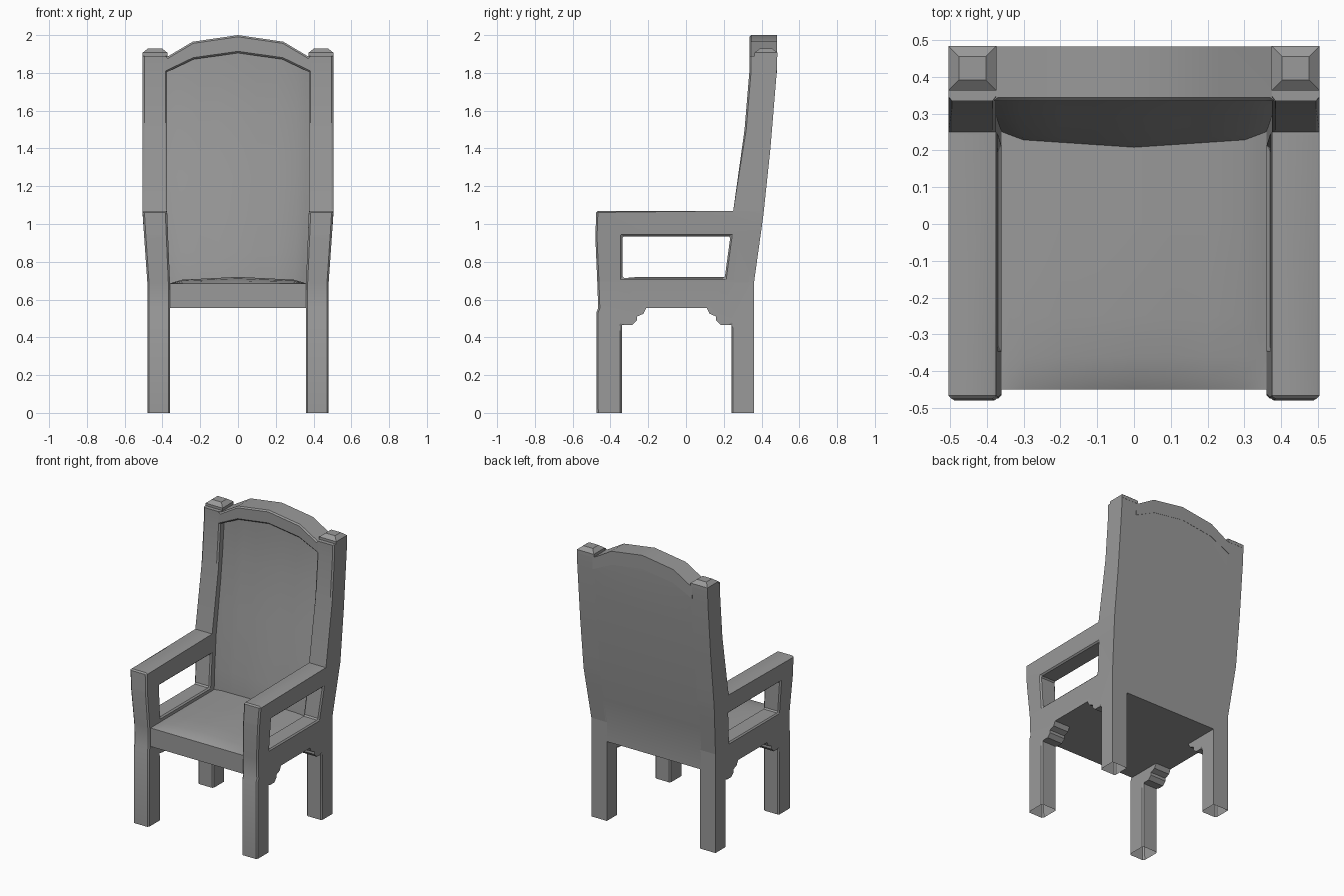
import bpy
import bmesh
import math
from mathutils import Vector

cube = bpy.data.objects.get("Cube")
if cube:
    bpy.data.objects.remove(cube, do_unlink=True)

GREY = (0.32, 0.32, 0.32, 1)
grey = bpy.data.materials.new("plain grey")
grey.use_nodes = True
grey.diffuse_color = GREY
grey.node_tree.nodes["Principled BSDF"].inputs["Base Color"].default_value = GREY


def finish(bm, name, mirror=False):
    """Turn a bmesh into a shaded object, optionally mirrored across x."""
    mesh = bpy.data.meshes.new(name)
    bm.to_mesh(mesh)
    bm.free()
    obj = bpy.data.objects.new(name, mesh)
    bpy.context.collection.objects.link(obj)
    mesh.materials.append(grey)
    bpy.ops.object.select_all(action='DESELECT')
    obj.select_set(True)
    bpy.context.view_layer.objects.active = obj
    bpy.ops.object.shade_smooth_by_angle(angle=math.radians(25))
    if mirror:
        obj.modifiers.new("Mirror", 'MIRROR').use_mirror_merge = False
    return obj


def lerp_table(table, t):
    """Piecewise linear lookup in a list of (t, value)."""
    if t <= table[0][0]:
        return table[0][1]
    for (a, va), (b, vb) in zip(table, table[1:]):
        if t <= b:
            return va + (vb - va) * (t - a) / (b - a)
    return table[-1][1]


def prism(loops, place, direction):
    """Extrude a flat outline, with optional holes, along a direction."""
    bm = bmesh.new()
    edges = []
    for loop in loops:
        verts = [bm.verts.new(place(*p)) for p in loop]
        edges += [bm.edges.new((verts[i - 1], verts[i])) for i in range(len(verts))]
    bmesh.ops.triangle_fill(bm, use_beauty=True, use_dissolve=False, edges=edges)
    moved = bmesh.ops.extrude_face_region(bm, geom=bm.faces[:], use_keep_orig=True)
    bmesh.ops.translate(bm, vec=direction,
                        verts=[g for g in moved["geom"] if isinstance(g, bmesh.types.BMVert)])
    bmesh.ops.recalc_face_normals(bm, faces=bm.faces[:])
    return bm


def slab(us, vs, near, far):
    """Solid between two surfaces sampled on the same grid."""
    bm = bmesh.new()
    sheets = [[[bm.verts.new(f(u, v)) for u in us] for v in vs] for f in (near, far)]
    for s in sheets:
        for j in range(len(vs) - 1):
            for i in range(len(us) - 1):
                bm.faces.new((s[j][i], s[j][i + 1], s[j + 1][i + 1], s[j + 1][i]))
    rims = [s[0] + [r[-1] for r in s[1:]] + s[-1][-2::-1] + [r[0] for r in s[-2:0:-1]]
            for s in sheets]
    for i in range(len(rims[0])):
        bm.faces.new((rims[0][i - 1], rims[0][i], rims[1][i], rims[1][i - 1]))
    bmesh.ops.recalc_face_normals(bm, faces=bm.faces[:])
    return bm


# Side frame: legs, arm and back post in one outline
post_front = [(0.72, 0.205), (1.07, 0.25), (1.5, 0.31), (1.8, 0.335), (1.89, 0.335)]
post_rear = [(0.69, 0.36), (1.05, 0.41), (1.4, 0.447), (1.8, 0.48), (1.89, 0.483)]
bracket = [(0.175, 0.465), (0.15, 0.49), (0.15, 0.51), (0.115, 0.525), (0.1, 0.555)]
mid = -0.05
outline = [(-0.475, 0), (-0.475, 0.53), (-0.465, 0.555), (-0.47, 0.7), (-0.48, 0.93), (-0.475, 1.07)]
outline += [(y, z) for z, y in post_front[1:]]
outline += [(y, z) for z, y in reversed(post_rear)]
outline += [(0.36, 0), (0.24, 0), (0.24, 0.465)]
outline += [(y + 0.01, z) for y, z in bracket]
outline += [(2 * mid - y - 0.01, z) for y, z in reversed(bracket)]
outline += [(-0.34, 0.465), (-0.34, 0)]
hole = [(-0.337, 0.715), (0.205, 0.715), (0.235, 0.935), (-0.337, 0.935)]
bm = prism([outline, hole], lambda y, z: (0.36, y, z), (0.12, 0, 0))
for z in (0.69, 0.95, 1.07):
    bmesh.ops.bisect_plane(bm, geom=bm.verts[:] + bm.edges[:] + bm.faces[:],
                           plane_co=(0, 0, z), plane_no=(0, 0, 1))


def wants_chamfer(e):
    c = (e.verts[0].co + e.verts[1].co) / 2
    in_bracket = 0.46 < c.z < 0.56 and -0.345 < c.y < 0.245
    at_rear = any(f.normal.y > 0.9 for f in e.link_faces) and c.y > 0.3
    return (len(e.link_faces) == 2 and e.calc_face_angle(0) > 0.9
            and not in_bracket and not at_rear and 0.01 < c.z < 1.88)


bmesh.ops.bevel(bm, geom=[e for e in bm.edges if wants_chamfer(e)], offset=0.009,
                segments=1, affect='EDGES', clamp_overlap=False)
# The upper frame flares outward and the leg ends are open
for v in bm.verts:
    t = min(max((v.co.z - 0.69) / 0.36, 0), 1)
    v.co.x += t * (0.015 + 0.01 * (v.co.x - 0.36) / 0.12)
bmesh.ops.delete(bm, geom=[f for f in bm.faces if all(v.co.z < 0.002 for v in f.verts)],
                 context='FACES')
finish(bm, "side_frame", mirror=True)

# Post caps: low block with a chamfered top
bm = bmesh.new()
levels = [(1.885, 0), (1.907, 0), (1.93, 0.029)]
rings = [[bm.verts.new(p) for p in ((0.374 + d, 0.363 + d, z), (0.505 - d, 0.363 + d, z),
                                    (0.505 - d, 0.484 - d, z), (0.374 + d, 0.484 - d, z))]
         for z, d in levels]
for low, high in zip(rings, rings[1:]):
    for i in range(4):
        bm.faces.new((low[i - 1], low[i], high[i], high[i - 1]))
bm.faces.new(rings[-1])
bm.faces.new(rings[0])
bmesh.ops.recalc_face_normals(bm, faces=bm.faces[:])
finish(bm, "post_cap", mirror=True)

# Arched crest rail between the posts
arch_top = [(0, 2.0), (0.24, 1.965), (0.37, 1.888), (0.385, 1.885)]
arch_low = [(0, 1.905), (0.235, 1.872), (0.385, 1.8)]


def arch(points):
    return [(-x, z) for x, z in reversed(points[1:])] + points


crest = arch(arch_top) + arch(arch_low)[::-1]
bm = prism([crest], lambda x, z: (x, 0.335, z), (0, 0.148, 0))
front_edges = [e for e in bm.edges if all(v.co.y < 0.34 for v in e.verts)
               and e.calc_face_angle(0) > 1 and abs(e.verts[0].co.x - e.verts[1].co.x) > 0.05]
bmesh.ops.bevel(bm, geom=front_edges, offset=0.009, segments=1, affect='EDGES', clamp_overlap=False)
finish(bm, "crest_rail")

# Padded back: bulging front, smooth rear
half = [0.1, 0.2, 0.3, 0.345, 0.37]
columns = [-x for x in reversed(half)] + [0] + half
heights = [0.555, 0.69, 0.85, 1.05, 1.25, 1.4, 1.6, 1.8, 1.9]
recess = [(0, 0), (0.3, 0.022), (0.345, 0.04), (0.37, 0.05)]


def back_point(x, z, y):
    flare = min(max((z - 0.69) / 0.36, 0), 1)
    if z > 1.85:
        z = lerp_table(arch_top, abs(x)) - 0.03
    return Vector((x * (1 + 0.04 * flare), y, z))


def back_front(x, z):
    sink = 0.015 * min(max((z - 0.7) / 0.9, 0), 1)
    return back_point(x, z, lerp_table(post_front, z) + sink + lerp_table(recess, abs(x)) * (1 - 20 * sink))


def back_rear(x, z):
    return back_point(x, z, lerp_table(post_rear, z))


finish(slab(columns, heights, back_front, back_rear), "back_panel")

# Seat: flat underside with a crowned cushion top
crown = [(0, 0.036), (0.3, 0.021), (0.365, 0)]
swell = [(-0.45, 0), (-0.42, 0.4), (-0.36, 0.75), (-0.25, 1)]
depths = [-0.45, -0.42, -0.36, -0.25, 0, 0.28]
seat_columns = [x * 0.98 for x in columns]


def seat_top(x, y):
    return Vector((x, y, 0.684 + lerp_table(crown, abs(x)) * lerp_table(swell, y)))


finish(slab(seat_columns, depths, seat_top, lambda x, y: Vector((x, y, 0.555))), "seat")
